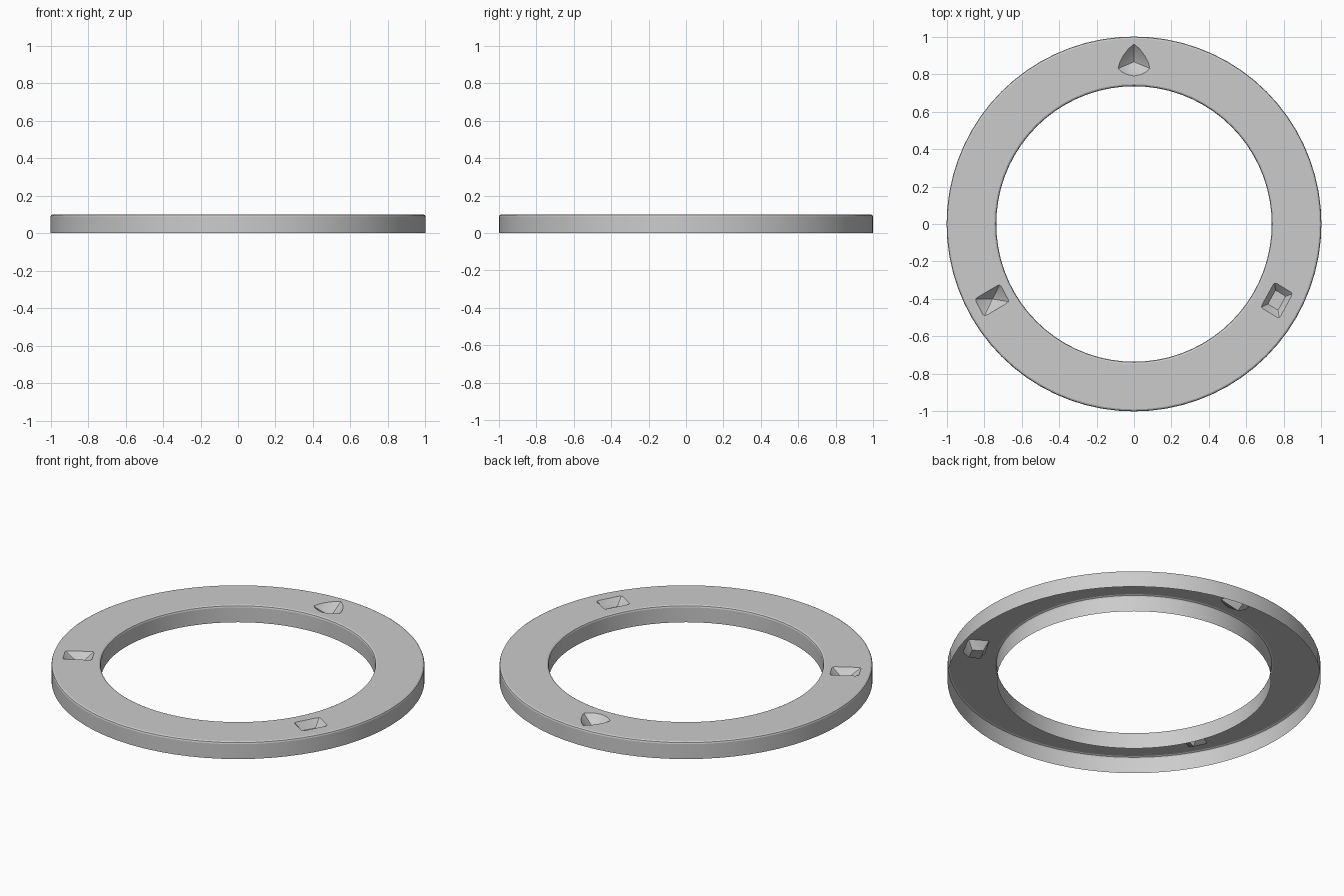
import bpy, bmesh, math
from mathutils import Vector

if "Cube" in bpy.data.objects:
    bpy.data.objects.remove(bpy.data.objects["Cube"])

SEG = 72
TOP = 0.1
bm = bmesh.new()


def loop(points):
    return [bm.verts.new(p) for p in points]


def bridge(a, b):
    n = len(a)
    for i in range(n):
        j = (i + 1) % n
        bm.faces.new((a[i], a[j], b[j], b[i]))


def circle(r, z):
    return loop([(r * math.sin(2 * math.pi * i / SEG), r * math.cos(2 * math.pi * i / SEG), z)
                 for i in range(SEG)])


def wall(profile):
    loops = [circle(r, z) for r, z in profile]
    for a, b in zip(loops, loops[1:]):
        bridge(a, b)
    return loops[-1]


def rounded(corners, cut=0.12):
    # Slightly clip each corner of an outline
    pts, n = [], len(corners)
    for i, c in enumerate(corners):
        c, p, q = Vector(c), Vector(corners[i - 1]), Vector(corners[(i + 1) % n])
        pts += [c.lerp(p, cut), c.lerp((p + q) / 2, cut * 0.5), c.lerp(q, cut)]
    return pts


def pit(outline, centre, floor_scale, depth):
    # Sunken facet pocket with a softened rim; floor_scale 0 makes a point
    c = Vector(centre)
    ring = lambda s, z: loop([(*(c + (p - c) * s), z) for p in outline])
    rim, lip = ring(1, TOP), ring(0.94, TOP - 0.006)
    bridge(rim, lip)
    if floor_scale:
        floor = ring(floor_scale, TOP - depth)
        bridge(lip, floor)
        bm.faces.new(floor)
    else:
        tip = bm.verts.new((*c, TOP - depth))
        for i in range(len(lip)):
            bm.faces.new((lip[i], lip[(i + 1) % len(lip)], tip))
    return rim


# Outer and inner walls with softened top edges; underside is open
outer = wall([(1, 0), (1, 0.088), (0.997, 0.096), (0.989, TOP)])
inner = wall([(0.735, 0), (0.735, 0.088), (0.738, 0.096), (0.746, TOP)])

# Three pockets: arched triangle, pointed rectangle, flat-floored rectangle
half = [(0.03, 0.935), (0.06, 0.895), (0.077, 0.86), (0.085, 0.83), (0.065, 0.812), (0.035, 0.797)]
arch = [(0, 0.96)] + half + [(0, 0.79)] + [(-x, y) for x, y in reversed(half)]
rims = [
    outer, inner,
    pit([Vector(p) for p in arch], (0, 0.865), 0, 0.055),
    pit(rounded([(-0.85, -0.40), (-0.715, -0.32), (-0.665, -0.415), (-0.80, -0.495)]),
        (-0.755, -0.40), 0, 0.055),
    pit(rounded([(0.75, -0.31), (0.848, -0.37), (0.775, -0.505), (0.675, -0.445)]),
        (0.762, -0.405), 0.55, 0.045),
]

# Flat top face filled around the pockets
edges = [bm.edges.get((r[i - 1], r[i])) for r in rims for i in range(len(r))]
bmesh.ops.triangle_fill(bm, use_beauty=True, edges=edges, normal=(0, 0, 1))
bmesh.ops.recalc_face_normals(bm, faces=bm.faces)
flat = [f for f in bm.faces if all(abs(v.co.z - TOP) < 1e-6 for v in f.verts)]
if flat[0].normal.z < 0:
    bmesh.ops.reverse_faces(bm, faces=bm.faces)

mesh = bpy.data.meshes.new("ring")
bm.to_mesh(mesh)
bm.free()
obj = bpy.data.objects.new("ring", mesh)
bpy.context.collection.objects.link(obj)
bpy.context.view_layer.objects.active = obj
obj.select_set(True)
bpy.ops.object.shade_smooth_by_angle(angle=math.radians(20))
